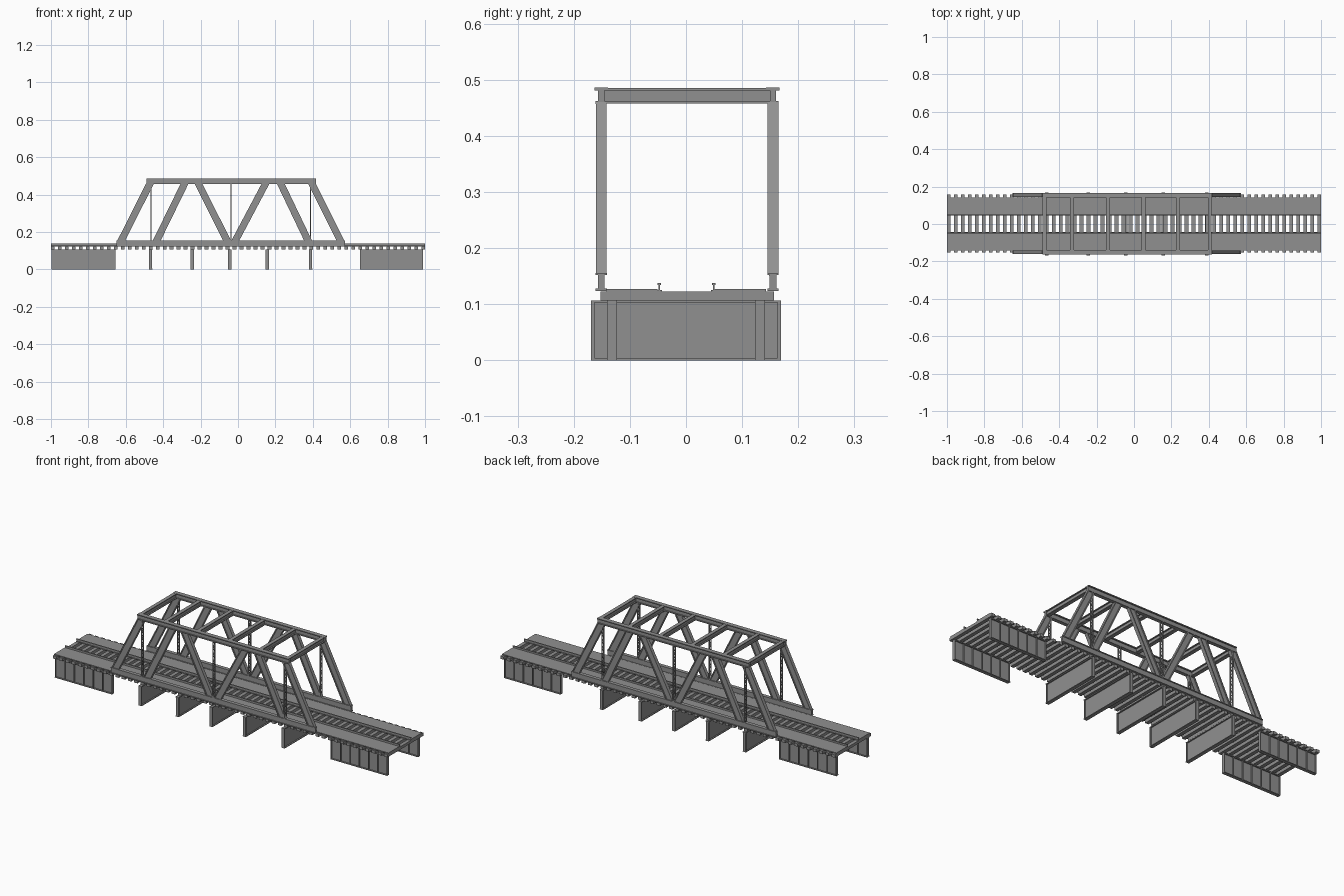
import bpy, bmesh
from mathutils import Vector as V

if "Cube" in bpy.data.objects:
    bpy.data.objects.remove(bpy.data.objects["Cube"])

X, Y, Z = V((1, 0, 0)), V((0, 1, 0)), V((0, 0, 1))
steel = bpy.data.materials.new("dark_grey")
steel.diffuse_color = (0.28, 0.28, 0.28, 1)
steel.use_nodes = True
steel.node_tree.nodes["Principled BSDF"].inputs["Base Color"].default_value = steel.diffuse_color


def finish(name, bm):
    bmesh.ops.recalc_face_normals(bm, faces=bm.faces)
    me = bpy.data.meshes.new(name)
    bm.to_mesh(me)
    bm.free()
    me.materials.append(steel)
    ob = bpy.data.objects.new(name, me)
    bpy.context.collection.objects.link(ob)
    return ob


def sweep(bm, profile, p0, p1, side, up):
    # profile points (side, up) carried straight from p0 to p1
    rings = [[bm.verts.new(V(p) + side * a + up * b) for a, b in profile] for p in (p0, p1)]
    n = len(profile)
    for i in range(n):
        j = (i + 1) % n
        bm.faces.new((rings[0][i], rings[0][j], rings[1][j], rings[1][i]))
    bm.faces.new(rings[0])
    bm.faces.new(rings[1][::-1])


def i_profile(width, depth, flange, web, top=None):
    w, d, t = width / 2, depth / 2, web / 2
    u, f = (top or width) / 2, flange
    return [(-w, -d), (w, -d), (w, -d + f), (t, -d + f), (t, d - f), (u, d - f),
            (u, d), (-u, d), (-u, d - f), (-t, d - f), (-t, -d + f), (-w, -d + f)]


def box(bm, x0, x1, y0, y1, z0, z1):
    sweep(bm, [(y0, z0), (y1, z0), (y1, z1), (y0, z1)], (x0, 0, 0), (x1, 0, 0), Y, Z)


# timber ties under the deck
bm = bmesh.new()
for i in range(54):
    x = -0.99 + i * 1.98 / 53
    box(bm, x - 0.01, x + 0.01, -0.152, 0.157, 0.107, 0.1225)
finish("ties", bm)

# walkway planks and rails on both sides
rail = i_profile(0.009, 0.015, 0.003, 0.003, 0.006)
for s, tag in ((-1, "front"), (1, "back")):
    bm = bmesh.new()
    a, b = sorted((s * 0.051, s * 0.143))
    box(bm, -1, 1, a, b, 0.1225, 0.1275)
    finish("walkway_" + tag, bm)
    bm = bmesh.new()
    y = s * 0.0485 + 0.001
    sweep(bm, rail, (-1, y, 0.130), (1, y, 0.130), Y, Z)
    finish("rail_" + tag, bm)

# plate girders with stiffeners at the approaches, set in under the walkways
for s, tag in ((-1, "front"), (1, "back")):
    for x0, x1, end in ((-0.997, -0.655, "left"), (0.652, 0.99, "right")):
        bm = bmesh.new()
        y = s * 0.132
        sweep(bm, i_profile(0.018, 0.107, 0.004, 0.004),
              (x0, y, 0.0535), (x1, y, 0.0535), Y, Z)
        for k in range(7):
            x = x0 + 0.002 + k * (x1 - x0 - 0.004) / 6
            box(bm, x - 0.002, x + 0.002, y - 0.008, y + 0.008, 0.004, 0.103)
        finish("approach_girder_%s_%s" % (end, tag), bm)

# cross floor beams
for x in (-0.467, -0.245, -0.044, 0.156, 0.388):
    bm = bmesh.new()
    sweep(bm, i_profile(0.019, 0.107, 0.004, 0.005),
          (x, -0.169, 0.0535), (x, 0.169, 0.0535), X, Z)
    for y in (-0.166, 0.166):
        box(bm, x - 0.0085, x + 0.0085, y - 0.003, y + 0.003, 0.004, 0.103)
    finish("floor_beam", bm)

# two side trusses
diagonals = [(-0.625, -0.470), (-0.435, -0.285), (-0.058, -0.212),
             (-0.015, 0.148), (0.375, 0.228), (0.548, 0.395)]
for s, tag in ((-1, "front"), (1, "back")):
    y = s * 0.153 + 0.002
    bm = bmesh.new()
    sweep(bm, i_profile(0.020, 0.032, 0.004, 0.012), (-0.65, y, 0.140), (0.572, y, 0.140), Y, Z)
    finish("bottom_chord_" + tag, bm)
    bm = bmesh.new()
    sweep(bm, i_profile(0.020, 0.029, 0.005, 0.011, 0.024),
          (-0.49, y, 0.4715), (0.416, y, 0.4715), Y, Z)
    finish("top_chord_" + tag, bm)
    for xb, xt in diagonals:
        bm = bmesh.new()
        sweep(bm, i_profile(0.019, 0.042, 0.006, 0.009),
              (xb, y, 0.153), (xt, y, 0.460), Y, X)
        finish("diagonal_" + tag, bm)
    # laced hangers: two flats joined by zigzag bars
    for x in (-0.465, -0.038, 0.388):
        bm = bmesh.new()
        for o in (-0.008, 0.008):
            box(bm, x - 0.003, x + 0.003, y + o - 0.0015, y + o + 0.0015, 0.153, 0.460)
        n = 16
        h = 0.307 / n
        bar = [(-0.002, -0.002), (0.002, -0.002), (0.002, 0.002), (-0.002, 0.002)]
        for k in range(n):
            o = 0.007 if k % 2 else -0.007
            sweep(bm, bar, (x, y + o, 0.153 + k * h), (x, y - o, 0.153 + (k + 1) * h), X, Z)
        finish("laced_hanger_" + tag, bm)

# overhead cross beams
for x in (-0.479, -0.332, -0.139, 0.051, 0.235, 0.405):
    bm = bmesh.new()
    sweep(bm, i_profile(0.020, 0.027, 0.004, 0.006),
          (x, -0.146, 0.4715), (x, 0.150, 0.4715), X, Z)
    finish("overhead_beam", bm)
